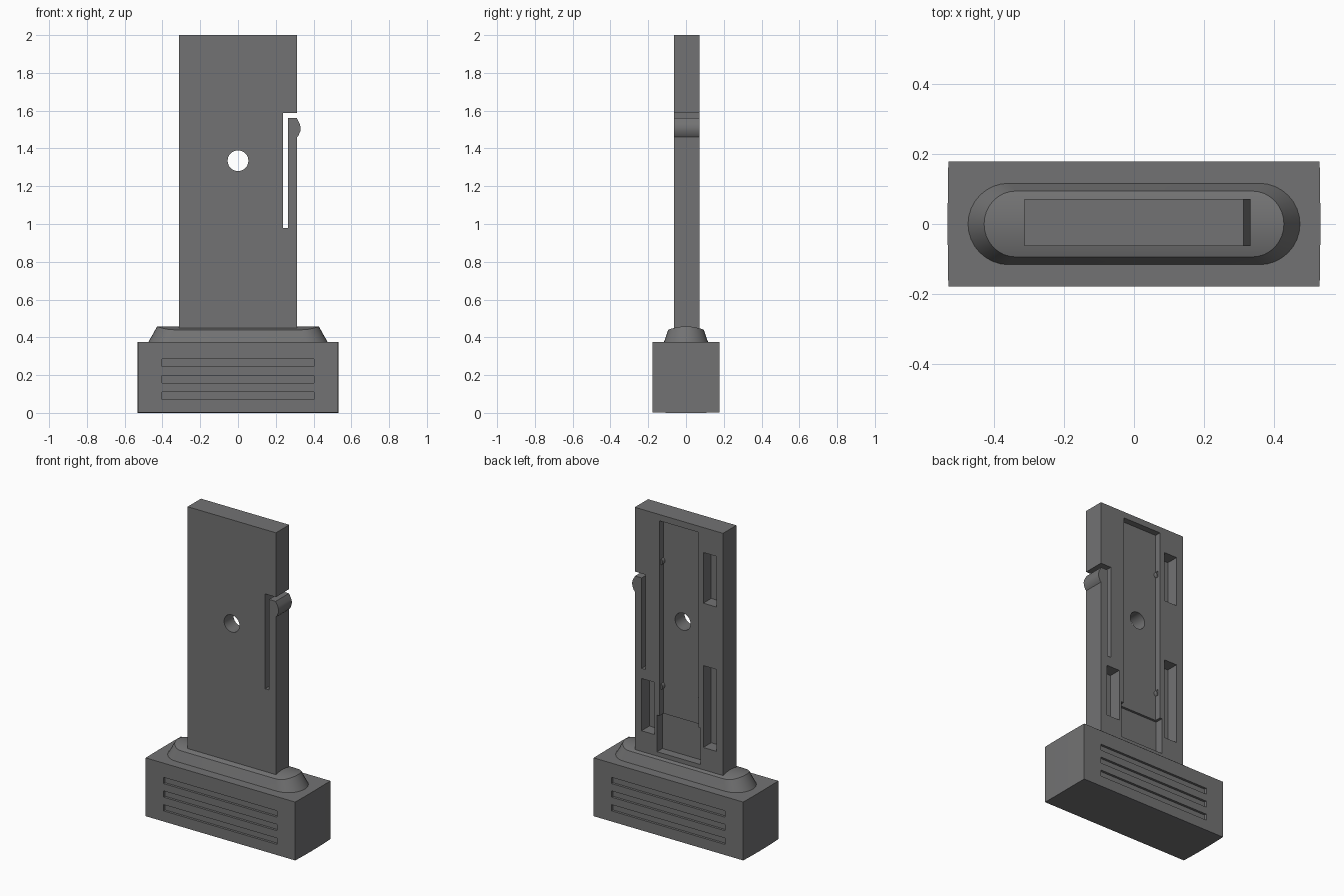
import bpy, bmesh, math

if "Cube" in bpy.data.objects:
    bpy.data.objects.remove(bpy.data.objects["Cube"])

# Dark grey plastic for every part
plastic = bpy.data.materials.new("dark_plastic")
plastic.diffuse_color = (0.17, 0.17, 0.172, 1)
plastic.use_nodes = True
plastic.node_tree.nodes["Principled BSDF"].inputs["Base Color"].default_value = plastic.diffuse_color


def mesh_object(name, bm):
    bmesh.ops.remove_doubles(bm, verts=bm.verts, dist=1e-5)
    bmesh.ops.recalc_face_normals(bm, faces=bm.faces)
    me = bpy.data.meshes.new(name)
    bm.to_mesh(me)
    bm.free()
    me.materials.append(plastic)
    ob = bpy.data.objects.new(name, me)
    bpy.context.collection.objects.link(ob)
    return ob


def stack(name, rings):
    """Skin right-half outlines (front to back), mirrored in x, with strip caps."""
    bm = bmesh.new()
    loops = []
    for ring in rings:
        right = [bm.verts.new(p) for p in ring]
        left = [bm.verts.new((-x, y, z)) for x, y, z in ring]
        loops.append((right, left))
    for (r0, l0), (r1, l1) in zip(loops, loops[1:]):
        a, b = r0 + l0[::-1], r1 + l1[::-1]
        for i in range(len(a)):
            j = (i + 1) % len(a)
            bm.faces.new((a[i], a[j], b[j], b[i]))
    for r, l in (loops[0], loops[-1]):
        for i in range(len(r) - 1):
            bm.faces.new((r[i], r[i + 1], l[i + 1], l[i]))
    return mesh_object(name, bm)


def prism(name, profile, y0, y1):
    """Extrude an x-z outline along y."""
    bm = bmesh.new()
    face = bm.faces.new([bm.verts.new((x, y0, z)) for x, z in profile])
    ext = bmesh.ops.extrude_face_region(bm, geom=[face])["geom"]
    moved = [v for v in ext if isinstance(v, bmesh.types.BMVert)]
    bmesh.ops.translate(bm, verts=moved, vec=(0, y1 - y0, 0))
    # the extruded-from face is kept as the other cap
    if not face.is_valid:
        bmesh.ops.holes_fill(bm, edges=bm.edges)
    return mesh_object(name, bm)


def rect(x0, x1, z0, z1):
    return [(x0, z0), (x1, z0), (x1, z1), (x0, z1)]


def circle(x, z, r, n=32):
    return [(x + r * math.cos(2 * math.pi * i / n),
             z + r * math.sin(2 * math.pi * i / n)) for i in range(n)]


def cut(target, profile, y0, y1):
    cutter = prism("cutter", profile, y0, y1)
    cutter.hide_render = True
    mod = target.modifiers.new("cut", "BOOLEAN")
    mod.operation = "DIFFERENCE"
    mod.solver = "EXACT"
    mod.object = cutter
    bpy.context.view_layer.objects.active = target
    bpy.ops.object.modifier_apply(modifier=mod.name)
    bpy.data.objects.remove(cutter, do_unlink=True)


# Base block: very slightly bowed ends and underside
HALF_W = 0.178
steps = [-1 + i / 5 for i in range(11)]
base = stack("base", [
    [(0.53 + 0.002 * (1 - t * t), HALF_W * t, 0.002 * t * t) for t in steps],
    [(0.53 + 0.002 * (1 - t * t), HALF_W * t, 0.376) for t in steps]])

# Grip grooves on the front and back of the base
for z in (0.09, 0.178, 0.265):
    for y0, y1 in ((-0.3, -HALF_W + 0.015), (HALF_W - 0.015, 0.3)):
        cut(base, rect(-0.403, 0.403, z - 0.02, z + 0.02), y0, y1)


# Collar: tapered rounded-end plinth with a crowned top
def rounded_end(straight, rx, ry, z, crown):
    angles = [math.pi * (i / 16 - 0.5) for i in range(17)]
    return [(straight + rx * math.cos(a), ry * math.sin(a),
             z + crown * math.cos(a) ** 2) for a in angles]


stack("collar", [rounded_end(0.358, 0.117, 0.117, 0.374, 0),
                 rounded_end(0.338, 0.09, 0.094, 0.44, 0.018)])

# Upright blade, with the spring latch arm and its slot in the outline
FRONT, BACK = -0.063, 0.072
blade = prism("blade", [
    (-0.313, 0.42), (0.313, 0.42), (0.313, 1.46), (0.32, 1.468), (0.33, 1.492),
    (0.332, 1.51), (0.327, 1.53), (0.311, 1.56), (0.264, 1.56), (0.264, 0.98),
    (0.237, 0.98), (0.237, 1.588), (0.313, 1.588), (0.313, 2.0), (-0.313, 2.0)],
    FRONT, BACK)

# Through hole, rear channel, deeper channel foot and rear pockets
cut(blade, circle(0, 1.335, 0.055), -0.2, 0.2)
cut(blade, rect(-0.138, 0.138, 0.6, 1.96), BACK - 0.04, 0.2)
cut(blade, rect(-0.155, 0.155, 0.475, 0.71), BACK - 0.055, 0.2)
for x0, x1, z0, z1 in ((-0.265, -0.173, 1.515, 1.84),
                       (-0.265, -0.173, 0.59, 1.115),
                       (0.173, 0.265, 0.58, 0.915)):
    cut(blade, rect(x0, x1, z0, z1), BACK - 0.08, 0.2)

# Small retaining nubs on the channel walls
for side, label in ((-1, "left"), (1, "right")):
    for z, level in ((0.89, "lower"), (1.69, "upper")):
        prism(f"{level}_{label}_nub", circle(side * 0.148, z, 0.022, 16),
              BACK - 0.041, BACK - 0.016)

# Smooth the curved faces, keep edges sharp
for ob in bpy.context.collection.objects:
    bpy.ops.object.select_all(action="DESELECT")
    ob.select_set(True)
    bpy.context.view_layer.objects.active = ob
    bpy.ops.object.shade_smooth_by_angle(angle=math.radians(25))
